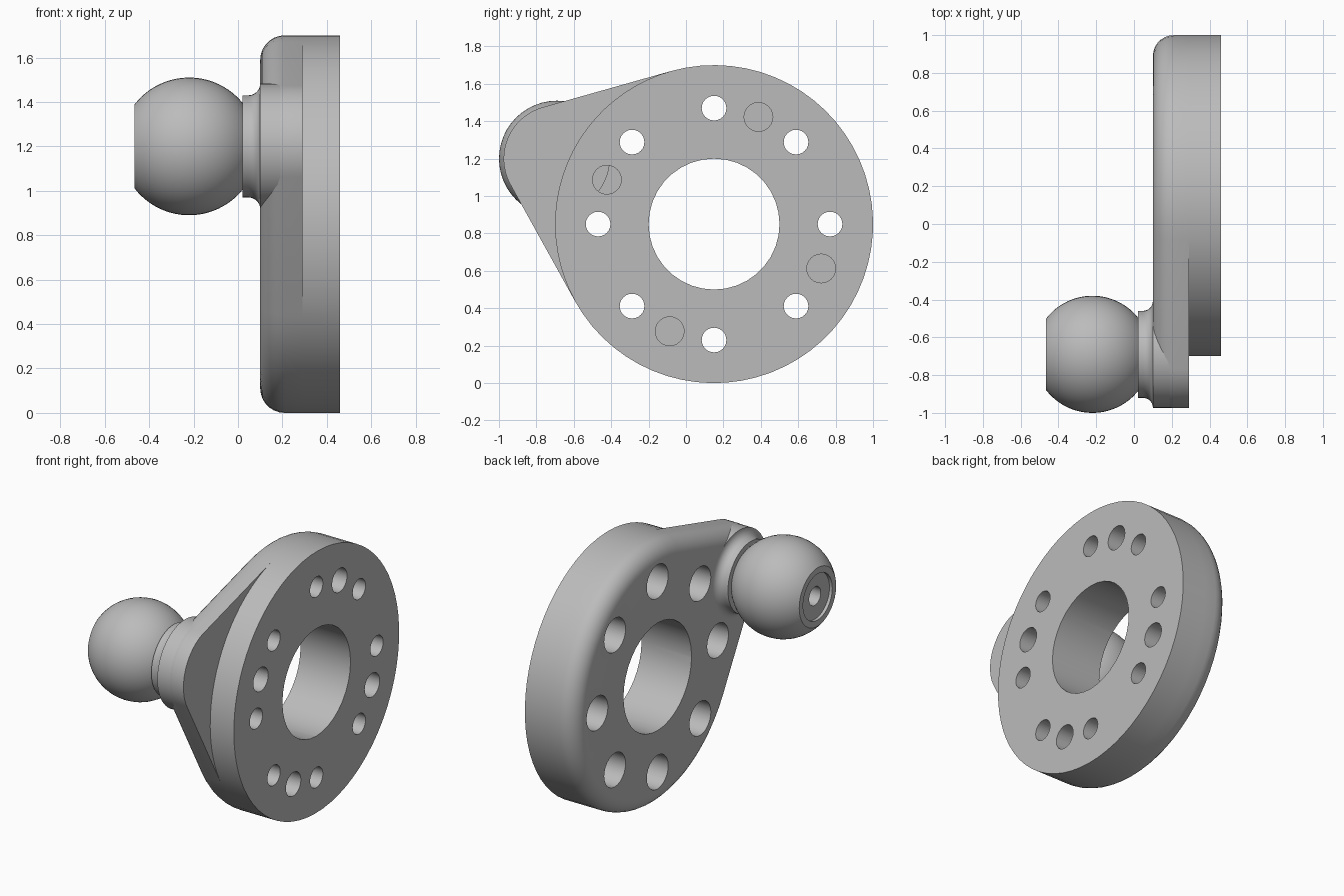
import bpy, bmesh
from math import cos, sin, pi, radians, atan2, acos, hypot, sqrt
from mathutils import Vector

cube = bpy.data.objects.get("Cube")
if cube:
    bpy.data.objects.remove(cube, do_unlink=True)

GREY = (0.5, 0.5, 0.5, 1)
metal = bpy.data.materials.new("plain grey")
metal.use_nodes = True
metal.diffuse_color = GREY
metal.node_tree.nodes["Principled BSDF"].inputs["Base Color"].default_value = GREY

DISC, DISC_R = (0.15, 0.85), 0.85
BALL, LOBE_R = (-0.69, 1.2), 0.285
X_BACK, X_STEP, X_FACE = 0.10, 0.29, 0.46
FILLET = 0.11


def polar(centre, radius, angle):
    return centre[0] + radius * cos(angle), centre[1] + radius * sin(angle)


def loft(bm, rings):
    """Skin a list of closed rings and cap both ends."""
    rows = [[bm.verts.new(p) for p in ring] for ring in rings]
    n = len(rows[0])
    for a, b in zip(rows, rows[1:]):
        for i in range(n):
            j = (i + 1) % n
            bm.faces.new((a[i], a[j], b[j], b[i]))
    bm.faces.new(rows[0])
    bm.faces.new(rows[-1])


def revolve(bm, centre, profile, sides):
    """Turn (x, radius) points about an axis parallel to x."""
    loft(bm, [[(x, *polar(centre, r, 2 * pi * i / sides)) for i in range(sides)]
              for x, r in profile])


def finish(name, bm):
    bmesh.ops.remove_doubles(bm, verts=bm.verts, dist=0.0001)
    bmesh.ops.recalc_face_normals(bm, faces=bm.faces)
    mesh = bpy.data.meshes.new(name)
    bm.to_mesh(mesh)
    bm.free()
    mesh.materials.append(metal)
    obj = bpy.data.objects.new(name, mesh)
    bpy.context.collection.objects.link(obj)
    return obj


def smooth(obj):
    bpy.ops.object.select_all(action='DESELECT')
    obj.select_set(True)
    bpy.context.view_layer.objects.active = obj
    bpy.ops.object.shade_smooth_by_angle(angle=radians(30))


# Flange outline: disc arc, then the lobe arc joined by tangent lines
dy, dz = BALL[0] - DISC[0], BALL[1] - DISC[1]
heading = atan2(dz, dy)
spread = acos((DISC_R - LOBE_R) / hypot(dy, dz))
N_DISC, N_LOBE = 48, 21


def outline(x, inset=0, lobe=True):
    ring = []
    for i in range(N_DISC):
        a = heading + spread + (2 * pi - 2 * spread) * i / (N_DISC - 1)
        ring.append((x, *polar(DISC, DISC_R - inset, a)))
    for i in range(N_LOBE):
        if lobe:
            a = heading - spread + 2 * spread * i / (N_LOBE - 1)
            ring.append((x, *polar(BALL, LOBE_R - inset, a)))
        else:
            a = heading - spread + 2 * spread * (i + 1) / (N_LOBE + 1)
            ring.append((x, *polar(DISC, DISC_R, a)))
    return ring


# Flange body: rounded back edge, lobe plate, then the full disc
STEPS = 7
rings = []
for k in range(STEPS + 1):
    t = pi / 2 * k / STEPS
    rings.append(outline(X_BACK + FILLET * (1 - cos(t)), FILLET * (1 - sin(t))))
rings += [outline(X_STEP), outline(X_STEP, lobe=False), outline(X_FACE, lobe=False)]
bm = bmesh.new()
loft(bm, rings)
flange = finish("flange", bm)

# Cutters: central bore, counterbored bolt holes, blind dowel holes
bm = bmesh.new()
revolve(bm, DISC, [(0, 0.35), (0.6, 0.35)], 36)
for i in range(8):
    spot = polar(DISC, 0.62, i * pi / 4)
    revolve(bm, spot, [(0, 0.11), (0.3, 0.11), (0.3, 0.066), (0.6, 0.066)], 24)
for i in range(4):
    spot = polar(DISC, 0.62, radians(67.5) + i * pi / 2)
    revolve(bm, spot, [(0.2, 0.077), (0.6, 0.077)], 24)
cutter = finish("hole_cutter", bm)
cutter.hide_render = True

bpy.context.view_layer.objects.active = flange
cut = flange.modifiers.new("holes", 'BOOLEAN')
cut.operation = 'DIFFERENCE'
cut.solver = 'EXACT'
cut.object = cutter
bpy.ops.object.modifier_apply(modifier=cut.name)
bpy.data.objects.remove(cutter, do_unlink=True)
smooth(flange)

# Collar with a concave flare into the lobe
NECK_R, FLARE = 0.23, 0.053
profile = [(0.02, NECK_R)]
for k in range(8):
    t = pi / 2 * k / 7
    profile.append((X_BACK - FLARE * (1 - sin(t)), NECK_R + FLARE * (1 - cos(t))))
profile.append((X_STEP - 0.01, NECK_R + FLARE))
bm = bmesh.new()
revolve(bm, BALL, profile, 48)
smooth(finish("collar", bm))

# Ball with a flat end, shallow recess and small socket
BALL_X, BALL_R, FLAT = -0.22, 0.31, 0.245
profile = [(-0.36, 0.06), (-0.445, 0.06), (-0.445, 0.15), (-0.465, 0.15)]
start, end = acos(-FLAT / BALL_R), acos(0.26 / BALL_R)
for k in range(25):
    t = start + (end - start) * k / 24
    profile.append((BALL_X + BALL_R * cos(t), BALL_R * sin(t)))
bm = bmesh.new()
revolve(bm, BALL, profile, 48)
smooth(finish("ball", bm))
